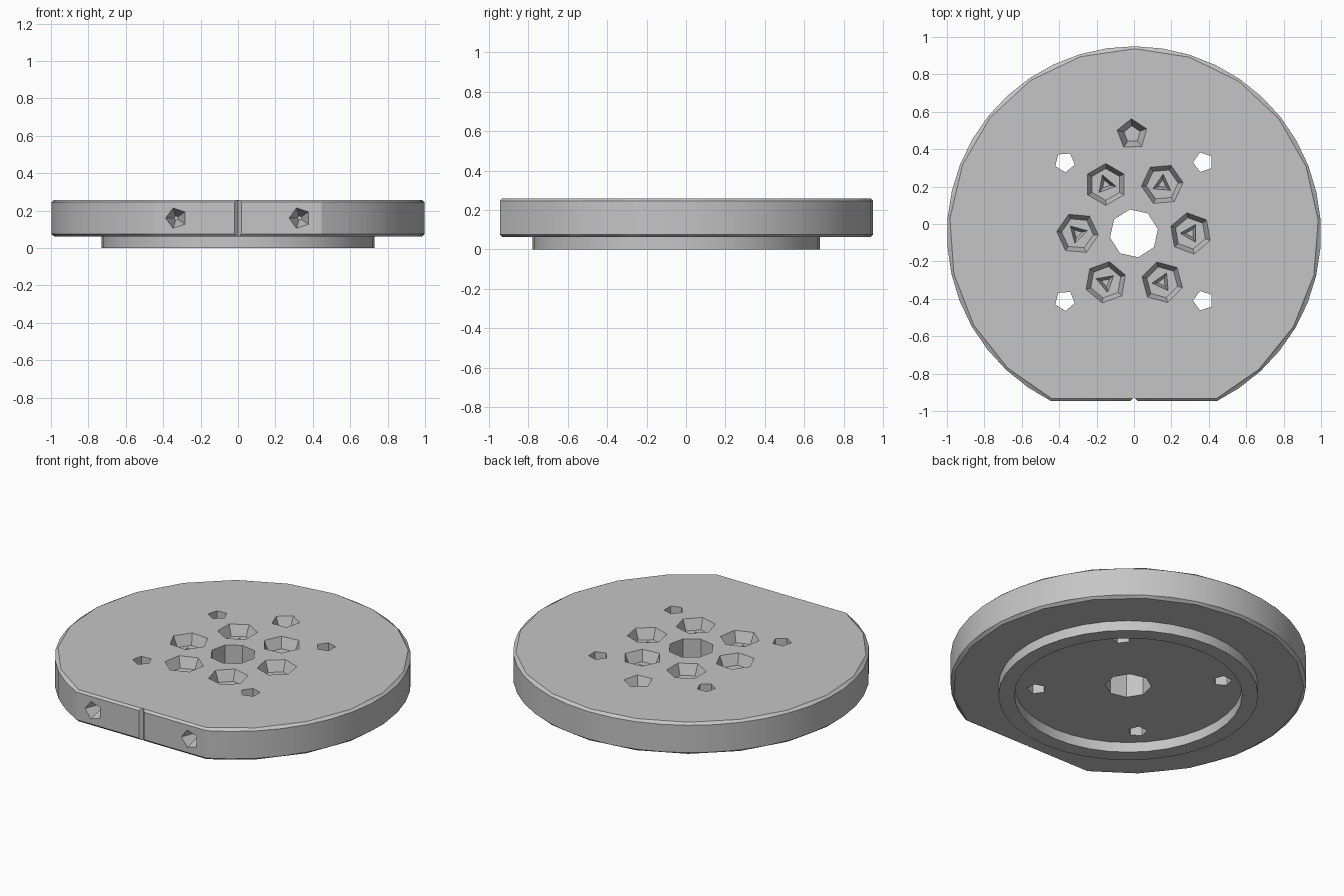
import bpy, bmesh
from math import sin, cos, pi, radians, sqrt
from mathutils import Matrix, Vector

cube = bpy.data.objects.get("Cube")
if cube:
    bpy.data.objects.remove(cube, do_unlink=True)

CY = -0.05                   # centre of the round outline in y
TOP, BOTTOM = 0.258, 0.062   # plate faces
FLAT = -0.945                # front flat

grey = bpy.data.materials.new("machined grey")
grey.use_nodes = True
colour = (0.56, 0.56, 0.56, 1)
grey.diffuse_color = colour
grey.node_tree.nodes["Principled BSDF"].inputs["Base Color"].default_value = colour


def add_object(name, bm):
    bmesh.ops.recalc_face_normals(bm, faces=bm.faces)
    mesh = bpy.data.meshes.new(name)
    bm.to_mesh(mesh)
    bm.free()
    mesh.materials.append(grey)
    obj = bpy.data.objects.new(name, mesh)
    bpy.context.collection.objects.link(obj)
    return obj


def select_only(obj):
    bpy.ops.object.select_all(action="DESELECT")
    obj.select_set(True)
    bpy.context.view_layer.objects.active = obj


def outline(radius, sides, front, z):
    """Round outline with a straight front edge."""
    half = sqrt(radius ** 2 - (front - CY) ** 2)
    points = [Vector((half, front, z)), Vector((-half, front, z))]
    for i in range(sides):
        a = 2 * pi * i / sides + radians(4)
        p = Vector((radius * cos(a), CY + radius * sin(a), z))
        if p.y > front + 0.02:
            points.append(p)
    return points


# Plate: coarse chamfered faces around a finer side wall
bm = bmesh.new()
for radius, sides, front, z in ((0.987, 21, FLAT + 0.012, BOTTOM),
                                (1.0, 42, FLAT, BOTTOM + 0.013),
                                (1.0, 42, FLAT, TOP - 0.013),
                                (0.987, 21, FLAT + 0.012, TOP)):
    for p in outline(radius, sides, front, z):
        bm.verts.new(p)
bmesh.ops.convex_hull(bm, input=bm.verts)
bmesh.ops.dissolve_limit(bm, angle_limit=radians(0.5), verts=bm.verts, edges=bm.edges)
plate = add_object("round_plate", bm)


def cut(sides, place, r_in, r_out, depth, turn=0, tilt=0):
    """Cut a tapered hole; place is the middle of its mouth."""
    bm = bmesh.new()
    # the tool runs past the mouth by the same depth so the cut is clean
    grow = r_out + (r_out - r_in)
    matrix = (Matrix.Translation(place) @ Matrix.Rotation(tilt, 4, "X")
              @ Matrix.Rotation(radians(turn), 4, "Z"))
    bmesh.ops.create_cone(bm, cap_ends=True, segments=sides, radius1=r_in,
                          radius2=grow, depth=2 * depth, matrix=matrix)
    tool = add_object("hole_cutter", bm)
    tool.hide_render = True
    select_only(plate)
    mod = plate.modifiers.new("hole", "BOOLEAN")
    mod.operation = "DIFFERENCE"
    mod.solver = "EXACT"
    mod.object = tool
    bpy.ops.object.modifier_apply(modifier=mod.name)
    bpy.data.objects.remove(tool, do_unlink=True)


# Central bore
cut(8, (0, CY, TOP), 0.13, 0.13, 0.4, turn=10)

# Six counterbored screw pockets, blind
for i in range(6):
    a = i * pi / 3
    spot = (0.302 * cos(a), CY + 0.302 * sin(a))
    cut(6, (*spot, TOP), 0.085, 0.112, 0.065, turn=10 + 25 * i)
    cut(3, (*spot, TOP - 0.065), 0.025, 0.055, 0.07, turn=90 + 25 * i)

# Four through holes at the corners
for x in (-0.37, 0.37):
    for y in (-0.41, 0.33):
        cut(5, (x, y, TOP), 0.055, 0.055, 0.4, turn=40 if x < 0 else 90)

# Single blind hole toward the back
cut(5, (-0.01, 0.48, TOP), 0.045, 0.083, 0.08, turn=75)

# Two pointed side holes and a marker groove in the front flat
for x in (-0.33, 0.33):
    cut(5, (x, FLAT, 0.16), 0.012, 0.057, 0.12, turn=90, tilt=pi / 2)
cut(4, (0, FLAT, TOP), 0.018, 0.018, 0.4)

# Mounting ring under the plate
bm = bmesh.new()
profile = ((0.73, 0), (0.73, BOTTOM + 0.004), (0.64, BOTTOM + 0.004), (0.64, 0))
SIDES = 36
loops = [[bm.verts.new((r * cos(2 * pi * i / SIDES), CY + r * sin(2 * pi * i / SIDES), z))
          for i in range(SIDES)] for r, z in profile]
for k in range(4):
    a, b = loops[k], loops[(k + 1) % 4]
    for i in range(SIDES):
        j = (i + 1) % SIDES
        bm.faces.new((a[i], a[j], b[j], b[i]))
ring = add_object("mounting_ring", bm)

# Smooth round walls, keep the edges sharp
for obj in (plate, ring):
    select_only(obj)
    bpy.ops.object.shade_smooth_by_angle(angle=radians(25))
